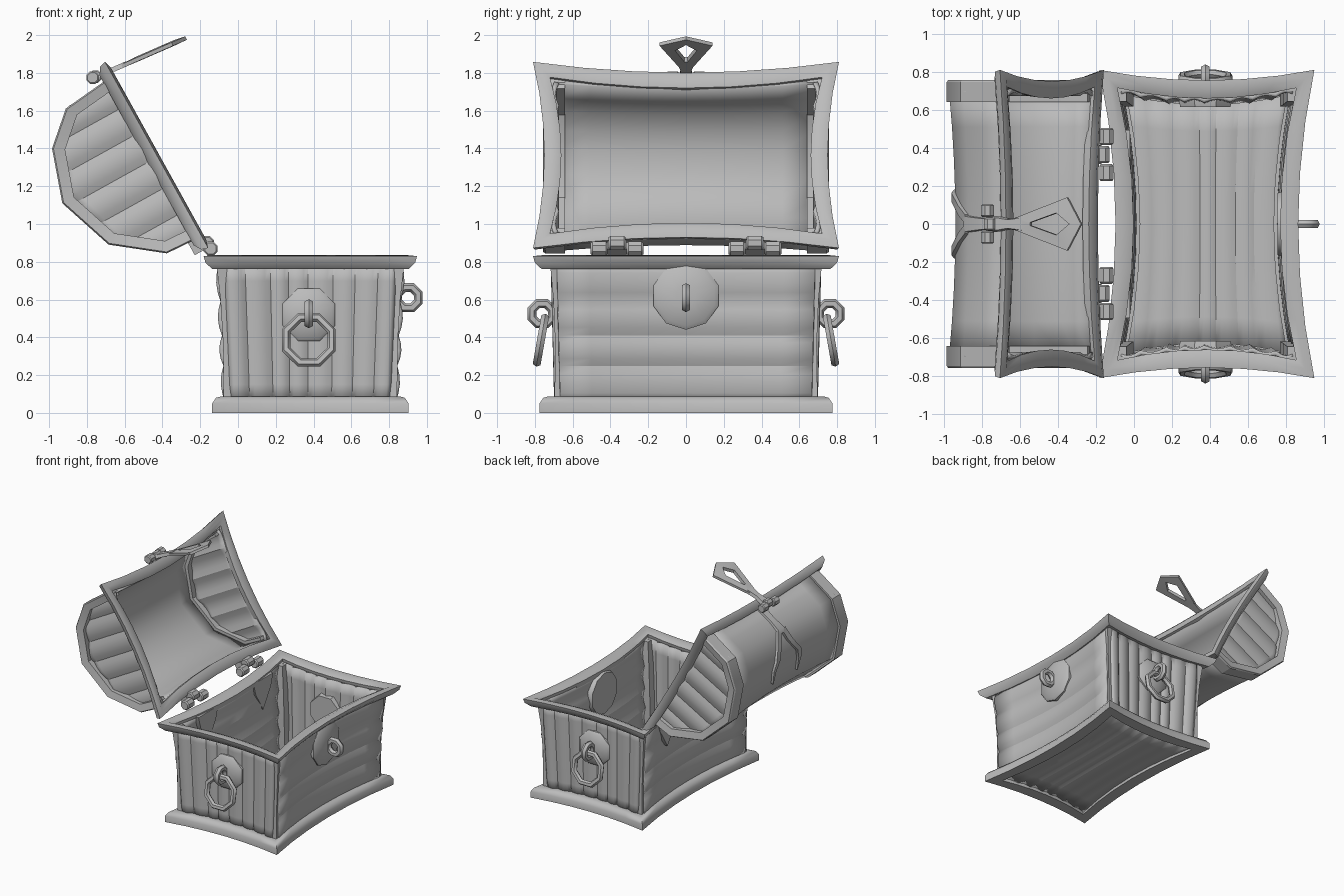
import bpy, bmesh, math
from math import sin, cos, pi, radians
from mathutils import Vector, Matrix

if "Cube" in bpy.data.objects:
    bpy.data.objects.remove(bpy.data.objects["Cube"])

GREY = (0.5, 0.5, 0.5, 1)
mat = bpy.data.materials.new("plain grey")
mat.use_nodes = True
mat.diffuse_color = GREY
mat.node_tree.nodes["Principled BSDF"].inputs["Base Color"].default_value = GREY

CX = 0.383  # middle of the box in x


def make(name, verts, faces, angle=40, thick=0):
    bm = bmesh.new()
    vs = [bm.verts.new(v) for v in verts]
    for f in faces:
        bm.faces.new([vs[i] for i in f])
    bmesh.ops.recalc_face_normals(bm, faces=bm.faces)
    mesh = bpy.data.meshes.new(name)
    bm.to_mesh(mesh)
    bm.free()
    mesh.polygons.foreach_set("use_smooth", [True] * len(mesh.polygons))
    mesh.set_sharp_from_angle(angle=radians(angle))
    mesh.materials.append(mat)
    obj = bpy.data.objects.new(name, mesh)
    bpy.context.collection.objects.link(obj)
    if thick:
        mod = obj.modifiers.new("thickness", "SOLIDIFY")
        mod.thickness, mod.offset = thick, 0
    return obj


def loft(name, rings, loop=False, angle=40):
    """Skin closed rings; cap the ends, or join last to first."""
    n, m = len(rings[0]), len(rings)
    verts = [p for r in rings for p in r]
    faces = [(i * n + j, i * n + (j + 1) % n,
              (i + 1) % m * n + (j + 1) % n, (i + 1) % m * n + j)
             for i in range(m if loop else m - 1) for j in range(n)]
    if not loop:
        faces += [tuple(range(n)), tuple(range((m - 1) * n, m * n))]
    return make(name, verts, faces, angle)


def sheet(name, rows, thick=0.025, angle=30):
    n = len(rows[0])
    faces = [(i * n + j, i * n + j + 1, (i + 1) * n + j + 1, (i + 1) * n + j)
             for i in range(len(rows) - 1) for j in range(n - 1)]
    return make(name, [p for r in rows for p in r], faces, angle, thick)


def planks(name, edges, place, bulge=0.018, n=4, cols=8):
    """Cushioned boards between the given edges; place(s, bulge, v) gives points."""
    steps = [(edges[0], 0)]
    for a, b in zip(edges, edges[1:]):
        steps += [(a + (b - a) * k / n, bulge * sin(pi * k / n)) for k in range(1, n + 1)]
    return sheet(name, [[place(s, h, -1 + 2 * j / cols) for j in range(cols + 1)]
                        for s, h in steps])


def outline(hx, hy, px, py, k=6):
    """Rectangle whose sides bow inward."""
    vs = [-1 + 2 * i / k for i in range(k)]
    a = [(hx - px * (1 - v * v), hy * v) for v in vs]
    b = [(-hx * v, hy - py * (1 - v * v)) for v in vs]
    return a + b + [(-x, -y) for x, y in a + b]


def frame(name, hx, hy, px, py, section, to_world):
    loft(name, [[to_world(x, y, h) for x, y in outline(hx - d, hy - d, px, py)]
                for d, h in section], loop=True, angle=50)


def box_space(x, y, z):
    return Vector((CX + x, y, z))


def lid_space(u, y, n):
    return Vector((-0.14 - 0.485 * u - 0.875 * n, y, 0.85 + 0.875 * u - 0.485 * n))


def ring(name, centre, major, minor, rot, sides=8):
    turn = Matrix.Translation(centre) @ rot
    rings = [[turn @ Vector(((major + minor * cos(b)) * cos(a),
                             (major + minor * cos(b)) * sin(a), minor * sin(b)))
              for b in [2 * pi * j / 6 for j in range(6)]]
             for a in [2 * pi * (i + 0.5) / sides for i in range(sides)]]
    loft(name, rings, loop=True, angle=50)


def turned(name, centre, axis, profile, sides):
    """Rings of (radius, height) about an axis."""
    q = Vector(axis).to_track_quat("Z", "Y").to_matrix()
    loft(name, [[Vector(centre) + q @ Vector((r * cos(a), r * sin(a), h))
                 for a in [2 * pi * (i + 0.5) / sides for i in range(sides)]]
                for r, h in profile], angle=35)


def knuckles(name, x, z, lift, y, width, r):
    """Three hinge barrels in a row, the middle one shifted."""
    for k in (-1, 0, 1):
        dx, dz = lift if k == 0 else (0, 0)
        w = width * 0.47
        turned(name, (x + dx, y + k * width, z + dz), (0, 1, 0),
               [(r * 0.8, -w), (r, -w * 0.8), (r, w * 0.8), (r * 0.8, w)], 8)


# Box frames
frame("top_rim", 0.565, 0.81, 0.085, 0.055,
      [(0, 0.83), (0.01, 0.795), (0.045, 0.762), (0.085, 0.77), (0.095, 0.815), (0.05, 0.835)],
      box_space)
frame("bottom_frame", 0.52, 0.775, 0.07, 0.05,
      [(0, 0), (0, 0.05), (0.02, 0.08), (0.05, 0.088), (0.1, 0.085), (0.1, 0)], box_space)


def half_x(z):
    return 0.457 + 0.045 * z


def half_y(z):
    return 0.695 + 0.025 * z


# Box boards
planks("floor", [-0.43, -0.3, -0.17, -0.04, 0.05, 0.17, 0.28, 0.43],
       lambda s, h, v: box_space(s * (1 - 0.12 * (1 - v * v)),
                                 v * (0.69 - 0.04 * (1 - (s / 0.43) ** 2)), 0.03 + h * 0.6))
for side, label in ((1, "left"), (-1, "right")):
    planks(label + "_wall", [0.06, 0.25, 0.41, 0.59, 0.79],
           lambda s, h, v: box_space(side * (half_x(s) - 0.02 - 0.065 * (1 - v * v) + h),
                                     v * (half_y(s) - 0.03), s))
for side, label in ((-1, "front"), (1, "back")):
    planks(label + "_wall", [-1, -0.77, -0.47, -0.26, -0.03, 0.27, 0.53, 0.8, 1],
           lambda s, h, v: box_space(
               s * (half_x(0.425 + 0.365 * v) - 0.04),
               side * (half_y(0.425 + 0.365 * v) - 0.02 - 0.045 * (1 - s * s) + h),
               0.425 + 0.365 * v))

# Corner posts
for sx in (1, -1):
    for sy in (1, -1):
        loft("corner_post", [[box_space(sx * (half_x(z) - w - dx), sy * (half_y(z) - w - dy), z)
                              for dx, dy in ((0, 0), (0.075, 0.01), (0.075, 0.075), (0.01, 0.075))]
                             for z, w in ((0.06, 0), (0.35, 0.012), (0.6, 0.008), (0.79, -0.005))])

# Plates, staples and pull rings
lying = Matrix.Rotation(pi / 2, 4, "X")
across = Matrix.Rotation(pi / 2, 4, "Y")


def plate(name, centre, axis, r, sides):
    turned(name, centre, axis, [(r * 0.95, -0.03), (r, 0), (r, 0.035),
                                (r * 0.88, 0.05), (r * 0.3, 0.065)], sides)


plate("lock_plate", (0.785, 0, 0.62), (1, 0, 0), 0.18, 10)
ring("lock_staple", (0.9, 0, 0.61), 0.058, 0.025, lying)
for side in (-1, 1):
    plate("handle_plate", (0.375, side * 0.645, 0.52), (0, side, 0), 0.15, 8)
    ring("handle_staple", (0.375, side * 0.762, 0.525), 0.058, 0.025, across)
    ring("handle_ring", (0.375, side * 0.768, 0.385), 0.13, 0.024,
         Matrix.Rotation(side * radians(10), 4, "X") @ lying)

# Lid rim
frame("lid_rim", 0.563, 0.81, 0.065, 0.06,
      [(0, 0.005), (0.01, 0.04), (0.05, 0.065), (0.085, 0.05), (0.09, 0.01), (0.045, -0.008)],
      lambda x, y, h: lid_space(0.592 + x, y, h))

# Lid barrel
ARCH = [(0.1, 0.03), (0.11, 0.21), (0.3, 0.457), (0.61, 0.565),
        (0.89, 0.472), (1.04, 0.305), (1.07, 0.03)]


def arch(s, scale):
    i = min(int(s), len(ARCH) - 2)
    u, n = Vector(ARCH[i]).lerp(Vector(ARCH[i + 1]), s - i)
    return 0.59 + (u - 0.59) * scale, 0.03 + (n - 0.03) * scale


def barrel_point(s, y, lift=0):
    u, n = arch(s, 0.89 + 0.06 * (y / 0.68) ** 2 + lift)
    return lid_space(u, y, n)


sheet("lid_barrel", [[barrel_point(s / 2, -0.68 + 0.17 * j) for j in range(9)]
                     for s in range(13)], angle=60)


def arch_depth(u):
    for a, b in zip(ARCH[1:], ARCH[2:]):
        if a[0] <= u <= b[0]:
            return a[1] + (b[1] - a[1]) * (u - a[0]) / (b[0] - a[0])
    return ARCH[1][1]


# Lid end bands and end boards
for side in (-1, 1):
    loft("lid_band", [[lid_space(*(lambda p: (p[0], side * y, p[1]))(arch(s, k)))
                       for k, y in ((1, 0.64), (1, 0.745), (0.985, 0.757),
                                    (0.87, 0.745), (0.87, 0.64))]
                      for s in range(7)], angle=30)
    planks("lid_end", [0.12, 0.26, 0.42, 0.58, 0.74, 0.9, 1.04],
           lambda s, h, v: lid_space(s, side * (0.685 + h),
                                     0.02 + (arch_depth(s) * 0.93 - 0.02) * (v + 1) / 2))

# Back hinges
for y in (-0.365, 0.365):
    knuckles("hinge_barrel", -0.145, 0.87, (-0.02, 0.03), y, 0.095, 0.04)
    loft("hinge_box_leaf", [[(x, y + dy, z) for dy, z in
                             ((-0.13, 0.8), (0.13, 0.8), (0.1, 0.7), (0, 0.54), (-0.1, 0.7))]
                            for x in (-0.085, -0.02)])
    loft("hinge_lid_leaf", [[lid_space(u, y + dy, n) for u, dy in
                             ((0.03, -0.05), (0.03, 0.05), (0.13, 0.05), (0.13, -0.05))]
                            for n in (0.02, 0.085)])

# Hasp strap with two pointed tails on the barrel


def ribbon(name, stations):
    loft(name, [[barrel_point(s, y + dy * w, lift) for dy, lift in
                 ((-1, -0.02), (1, -0.02), (0.8, 0.06), (-0.8, 0.06))]
                for s, y, w in stations])


ribbon("hasp_strap", [(5.85, 0, 0.045), (5.4, 0, 0.035), (5, 0, 0.05), (4.85, 0, 0.055)])
for side in (-1, 1):
    ribbon("hasp_tail", [(5, side * 0.025, 0.03), (4.5, side * 0.07, 0.032),
                         (4, side * 0.14, 0.03), (3.7, side * 0.165, 0.02),
                         (3.3, side * 0.16, 0.004)])
knuckles("hasp_barrel", -0.77, 1.775, (0.015, 0.005), 0, 0.07, 0.036)


# Hasp arm ending in a pierced kite
def hasp_space(a, y, t):
    return Vector((-0.77 + 0.915 * a - 0.4 * t, y, 1.77 + 0.4 * a + 0.915 * t))


loft("hasp_neck", [[hasp_space(a, dy * w, dt) for dy, dt in
                    ((-1, -0.013), (1, -0.013), (0.8, 0.013), (-0.8, 0.013))]
                   for a, w in ((0, 0.045), (0.06, 0.04), (0.12, 0.028), (0.2, 0.04))])
kite = [(0.17, 0.035), (0.46, 0.14), (0.54, 0), (0.46, -0.14), (0.17, -0.035)]
hole = [(0.25, 0.008), (0.4, 0.058), (0.475, 0), (0.4, -0.058), (0.25, -0.008)]
loft("hasp_kite", [[hasp_space(a, y, t) for a, y in shape] for shape, t in
                   ((kite, 0.008), (kite, -0.012), (hole, -0.014), (hole, 0.014))], loop=True)
